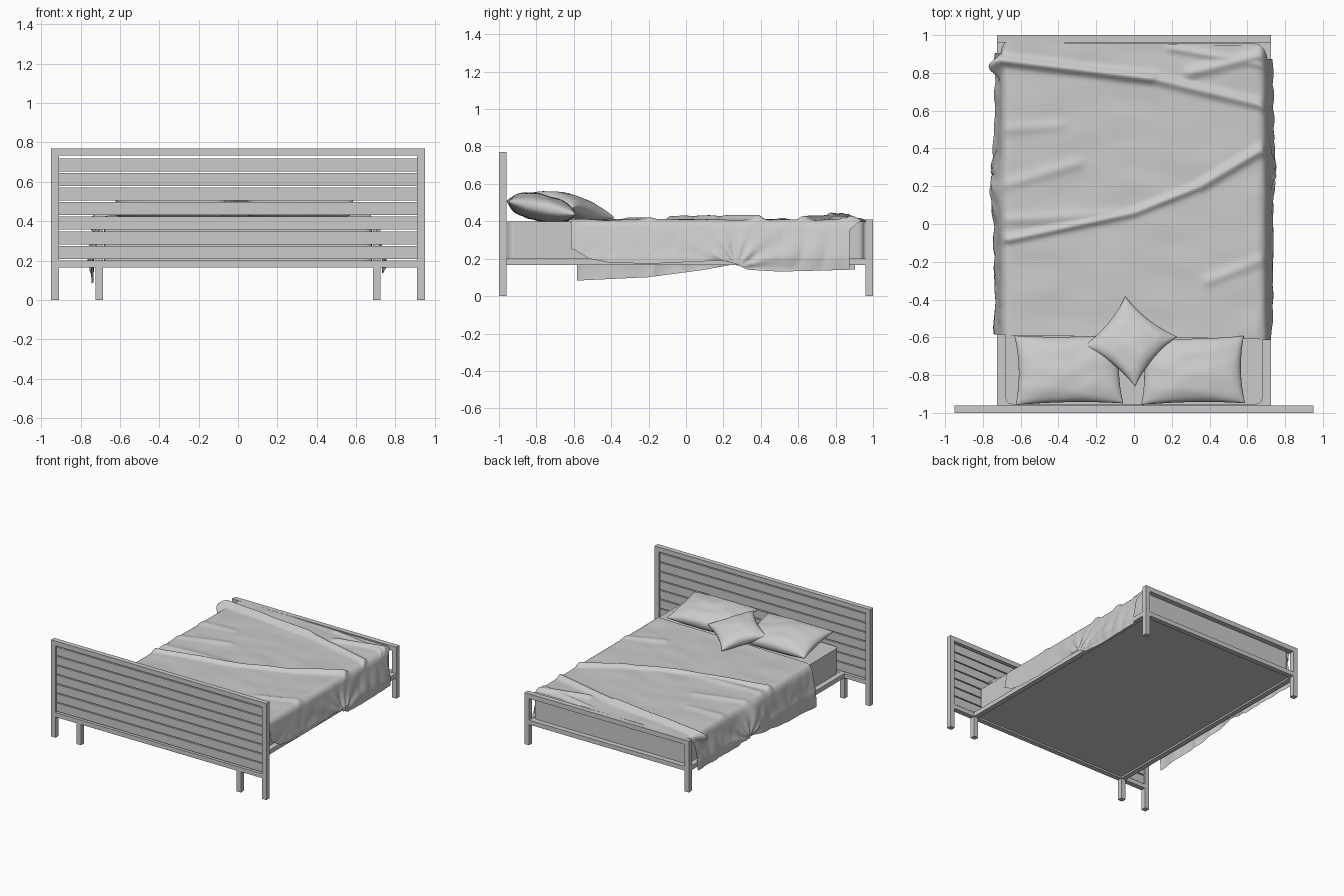
import bpy, bmesh, math
from mathutils import Matrix, Vector, noise

if "Cube" in bpy.data.objects:
    bpy.data.objects.remove(bpy.data.objects["Cube"])


def box(name, x0, x1, y0, y1, z0, z1, bevel=0.0, seg=1):
    bm = bmesh.new()
    bmesh.ops.create_cube(bm, size=1)
    for v in bm.verts:
        v.co = Vector(((x0 + x1) / 2 + v.co.x * (x1 - x0),
                       (y0 + y1) / 2 + v.co.y * (y1 - y0),
                       (z0 + z1) / 2 + v.co.z * (z1 - z0)))
    if bevel:
        upright = [e for e in bm.edges if abs(e.verts[0].co.z - e.verts[1].co.z) > 1e-4]
        bmesh.ops.bevel(bm, geom=upright, offset=bevel, segments=seg, affect='EDGES', profile=0.5)
    return finish(name, bm)


def finish(name, bm, smooth=False):
    bmesh.ops.recalc_face_normals(bm, faces=bm.faces)
    me = bpy.data.meshes.new(name)
    bm.to_mesh(me)
    bm.free()
    ob = bpy.data.objects.new(name, me)
    bpy.context.collection.objects.link(ob)
    if smooth:
        me.polygons.foreach_set("use_smooth", [True] * len(me.polygons))
    return ob


def grid(bm, nu, nv, fn):
    rows = [[bm.verts.new(fn(i / nu, j / nv)) for i in range(nu + 1)] for j in range(nv + 1)]
    for a, b in zip(rows, rows[1:]):
        for i in range(nu):
            bm.faces.new((a[i], a[i + 1], b[i + 1], b[i]))


def interp(pts, t):
    if t <= pts[0][0]:
        return pts[0][1]
    for (a, p), (b, q) in zip(pts, pts[1:]):
        if t <= b:
            return p + (q - p) * (t - a) / (b - a)
    return pts[-1][1]


# Headboard: posts, rails and slats
for side, s in (("left", -1), ("right", 1)):
    box(side + "_head_post", s * .91, s * .95, -1, -.96, 0, .77)
    box(side + "_head_inner_leg", s * .685, s * .725, -1, -.96, 0, .165)
    box(side + "_foot_post", s * .685, s * .725, .96, 1, 0, .41)
    box(side + "_side_rail", s * .685, s * .725, -.96, .96, .165, .2)
box("head_top_rail", -.91, .91, -1, -.96, .733, .77)
box("head_bottom_rail", -.91, .91, -1, -.96, .165, .2)
for i in range(7):
    z = .208 + i * .0742
    box("head_slat", -.91, .91, -.99, -.97, z, z + .066)

# Footboard rails, base and mattress
box("foot_top_rail", -.685, .685, .96, 1, .372, .41)
box("foot_bottom_rail", -.685, .685, .96, 1, .165, .2)
box("bed_base", -.685, .685, -.96, .96, .178, .198)
box("mattress", -.68, .68, -.955, .955, .198, .4, .035, 4)

# Blanket: raised creases as (x0, y0, x1, y1, height, width)
CREASES = [(-.7, -.09, 0, .06, .022, .02), (0, .06, .35, .2, .022, .02), (.35, .2, .72, .42, .026, .025),
           (-.7, .02, -.1, .05, .010, .03), (-.72, .87, .1, .77, .035, .025), (.1, .77, .72, .62, .024, .025),
           (.3, .8, .7, .9, .02, .03), (.4, -.3, .7, -.18, .012, .03), (-.7, .2, -.3, .32, .010, .03),
           (.2, .93, .7, .84, .014, .02), (-.7, .5, -.4, .52, .008, .03)]
HEM = {1: [(-.6, .25), (-.52, .20), (-.42, .18), (-.2, .172), (.2, .19), (.27, .17), (.33, .14),
           (.5, .13), (.89, .14)],
       -1: [(-.58, .082), (-.2, .10), (.1, .14), (.25, .168), (.4, .14), (.89, .14)]}


def crease_height(x, y):
    h = 0
    for x0, y0, x1, y1, amp, w in CREASES:
        dx, dy = x1 - x0, y1 - y0
        t = max(0, min(1, ((x - x0) * dx + (y - y0) * dy) / (dx * dx + dy * dy)))
        d = math.hypot(x - x0 - t * dx, y - y0 - t * dy)
        h = max(h, amp * math.exp(-(d / w) ** 2))
    return h


def blanket_point(u, v):
    k = u * 2 - 1
    s = 1 if k > 0 else -1
    k = abs(k)
    if k < .6:                                   # top
        x = s * .675 * k / .6
        y = -.60 - .015 * x + v * 1.555
        rough = .006 * noise.noise(Vector((x * 4, y * 7, 0)))
        return Vector((x, y, .409 + rough + crease_height(x, y)))
    t = (k - .6) / .4                            # hanging side
    y = -.60 - .015 * s + v * (1.555 - .065 * min(1, t * 5))
    y_top = -.60 - .01 * s + v * 1.555
    hem = interp(HEM[s], y)
    edge = crease_height(s * .675, y_top) * max(0, 1 - t * 2.5)
    z = .405 + (hem - .405) * t + edge
    drop = min(1, (.405 - z) / .2) if z < .405 else 0
    x = .675 + .02 * min(1, t * 8) ** .5 + .037 * drop
    x += drop * .016 * abs(noise.noise(Vector((s * 3, y * 8, z * 4))))
    ang = math.atan2(y - .27, z - .15)
    r = math.hypot(y - .27, z - .18)
    x += .010 * drop * (1 + math.sin(11 * ang)) * math.exp(-r / .25)
    if s < 0:                                    # bulges on the left side
        x += .028 * math.exp(-((y - .18) / .12) ** 2) * math.sin(math.pi * t)
        x += .075 * math.exp(-((y_top - .87) / .035) ** 2) * math.exp(-((t - .12) / .15) ** 2)
    return Vector((s * x, y, z))


bm = bmesh.new()
grid(bm, 140, 160, blanket_point)
bmesh.ops.smooth_vert(bm, verts=bm.verts, factor=.3, use_axis_x=True, use_axis_y=True, use_axis_z=True)
finish("blanket", bm, True)


# Pillows: two puffed sheets pinched between the corners
def pillow(name, loc, w, d, thick, tilt, spin, pinch, seed):
    bm = bmesh.new()
    for side in (1, -1):
        def fn(u, v, side=side):
            a, b = math.sin((u - .5) * math.pi), math.sin((v - .5) * math.pi)
            puff = (max(0, 1 - a * a) * max(0, 1 - b * b)) ** .42
            wr = 1 + .12 * noise.noise(Vector((a * 2.5, b * 2.5, seed + side)))
            return Vector((a * w * (1 - pinch * (1 - b * b) * a * a),
                           b * d * (1 - pinch * (1 - a * a) * b * b),
                           side * thick * puff * wr))
        grid(bm, 28, 28, fn)
    bmesh.ops.remove_doubles(bm, verts=bm.verts, dist=1e-5)
    m = Matrix.Translation(loc) @ Matrix.Rotation(math.radians(tilt), 4, 'X') \
        @ Matrix.Rotation(math.radians(spin), 4, 'Z')
    bm.transform(m)
    finish(name, bm, True)


pillow("left_pillow", (-.345, -.77, .472), .285, .188, .072, -11, 1, .07, 1)
pillow("right_pillow", (.31, -.775, .472), .275, .182, .072, -11, 1, .07, 5)
pillow("accent_cushion", (-.02, -.622, .482), .176, .176, .062, -15, 51, .13, 9)
